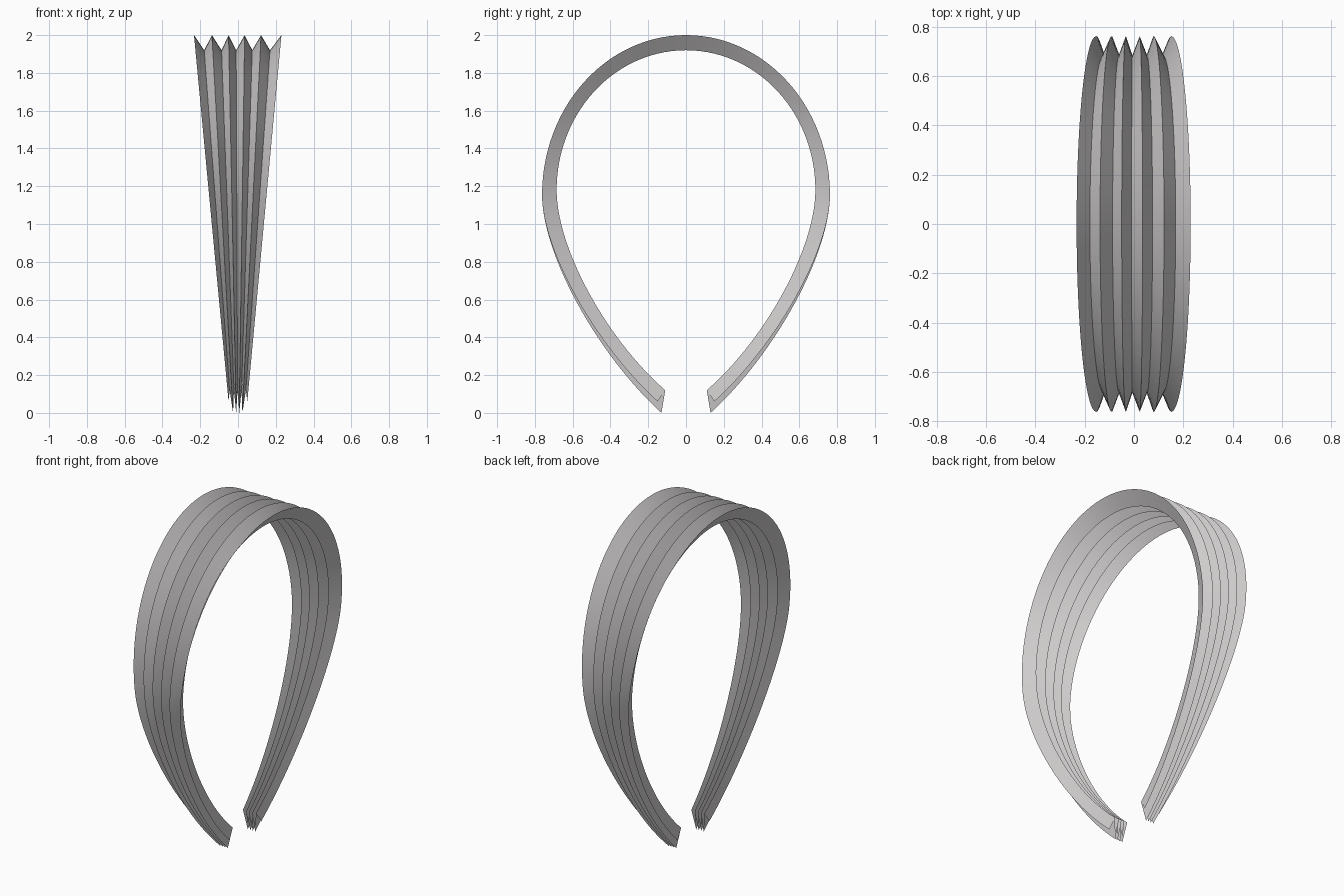
import bpy, bmesh, math

if "Cube" in bpy.data.objects:
    bpy.data.objects.remove(bpy.data.objects["Cube"])

# Pleated hair band: a zigzag cross-section swept along a teardrop arch
STEPS = 28  # segments for each quarter of the arch


def bezier(p, t):
    u = 1 - t
    w = (u ** 3, 3 * u * u * t, 3 * u * t * t, t ** 3)
    return tuple(sum(w[i] * p[i][k] for i in range(4)) for k in (0, 1))


def half_path(ry, zc, top, p1, p2, end):
    """Elliptical crown followed by a tapering lower arm, from top to tip (y, z)."""
    pts = []
    for i in range(STEPS):
        a = math.pi / 2 * i / STEPS
        pts.append((ry * math.sin(a), zc + (top - zc) * math.cos(a)))
    pts += [bezier(((ry, zc), p1, p2, end), i / STEPS) for i in range(STEPS + 1)]
    return pts


def full_path(*args):
    half = half_path(*args)
    return [(-y, z) for y, z in reversed(half[1:])] + half


# Fold lines: ridges, valleys, and the slightly shorter outermost edges
ridge = full_path(0.762, 1.155, 2.0, (0.762, 0.85), (0.48, 0.32), (0.13, 0.0))
edge = full_path(0.762, 1.155, 2.0, (0.762, 0.85), (0.465, 0.345), (0.15, 0.06))
valley = full_path(0.685, 1.18, 1.92, (0.685, 0.88), (0.43, 0.40), (0.11, 0.12))

# Positions of the folds across the band at the crown
fold_x = [-0.233, -0.185, -0.138, -0.09, -0.05, -0.01,
          0.035, 0.078, 0.122, 0.175, 0.23]

bm = bmesh.new()
rows = []
for i, x in enumerate(fold_x):
    path = valley if i % 2 else (edge if i in (0, len(fold_x) - 1) else ridge)
    # The band narrows evenly towards its tips
    rows.append([bm.verts.new((x * (0.19 + 0.405 * z), y, z)) for y, z in path])
for a, b in zip(rows, rows[1:]):
    for j in range(len(a) - 1):
        bm.faces.new((a[j], b[j], b[j + 1], a[j + 1]))
# Keep the folds crisp
for row in rows:
    for v, w in zip(row, row[1:]):
        bm.edges.get((v, w)).smooth = False
for f in bm.faces:
    f.smooth = True

mesh = bpy.data.meshes.new("pleated_band")
bm.to_mesh(mesh)
bm.free()
band = bpy.data.objects.new("pleated_band", mesh)
bpy.context.collection.objects.link(band)

mat = bpy.data.materials.new("light grey")
mat.diffuse_color = (0.65, 0.63, 0.63, 1)
mat.use_nodes = True
mat.node_tree.nodes["Principled BSDF"].inputs["Base Color"].default_value = mat.diffuse_color
mesh.materials.append(mat)
